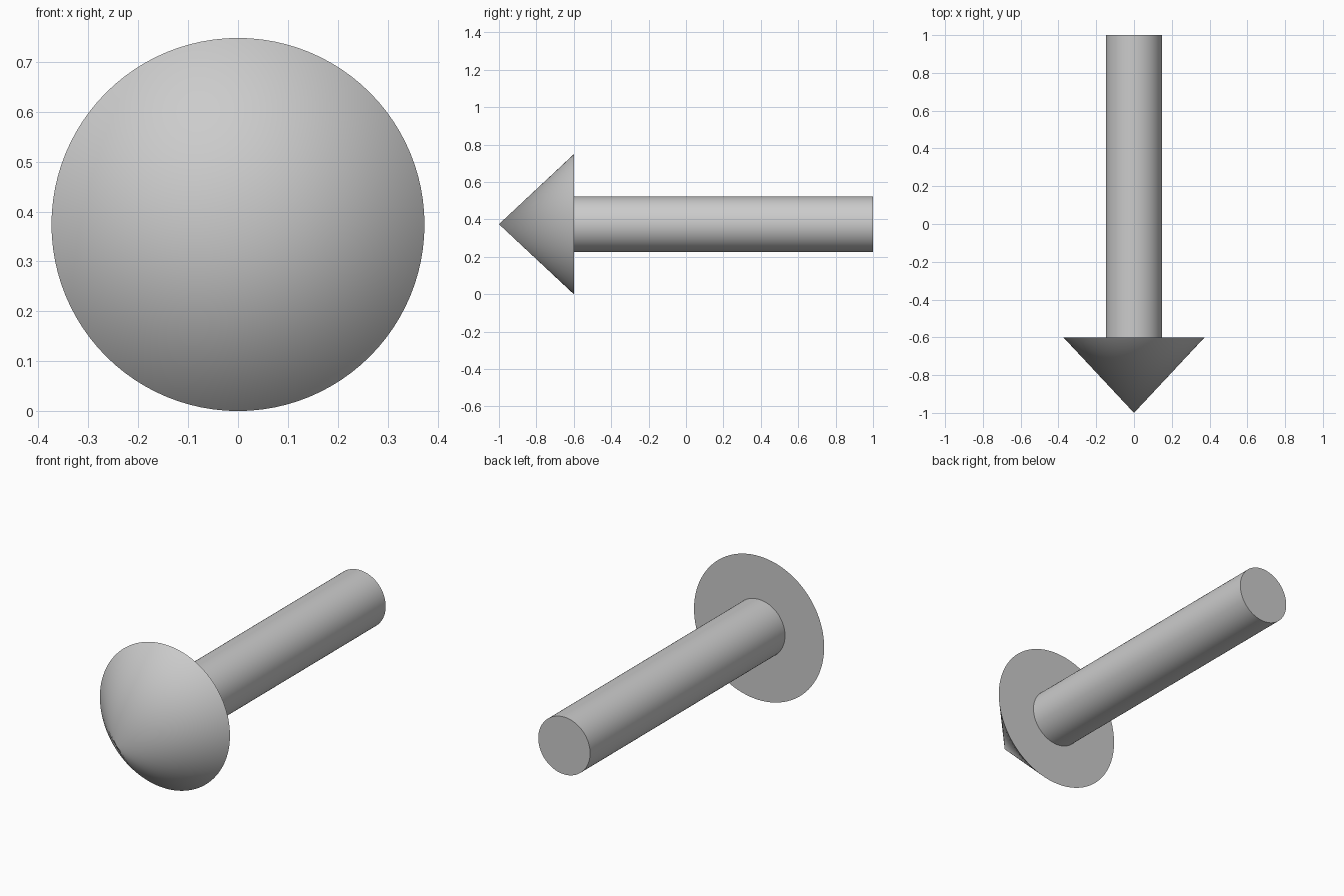
import bpy
from math import pi, radians

if "Cube" in bpy.data.objects:
    bpy.data.objects.remove(bpy.data.objects["Cube"])

AXIS_Z = 0.374  # height of the arrow's centre line


def taper(name, r_back, r_front, y_back, y_front):
    """Round part along y, running from y_back towards the front (-y)."""
    bpy.ops.mesh.primitive_cone_add(
        vertices=96, radius1=r_back, radius2=r_front, depth=y_back - y_front,
        location=(0, (y_back + y_front) / 2, AXIS_Z), rotation=(pi / 2, 0, 0))
    obj = bpy.context.object
    obj.name = name
    bpy.ops.object.shade_smooth_by_angle(angle=radians(30))
    return obj


# Pointed head facing the front
taper("arrow_head", AXIS_Z, 0.0, -0.6, -1.0)

# Straight round shaft behind it
taper("arrow_shaft", 0.149, 0.149, 1.0, -0.6)
